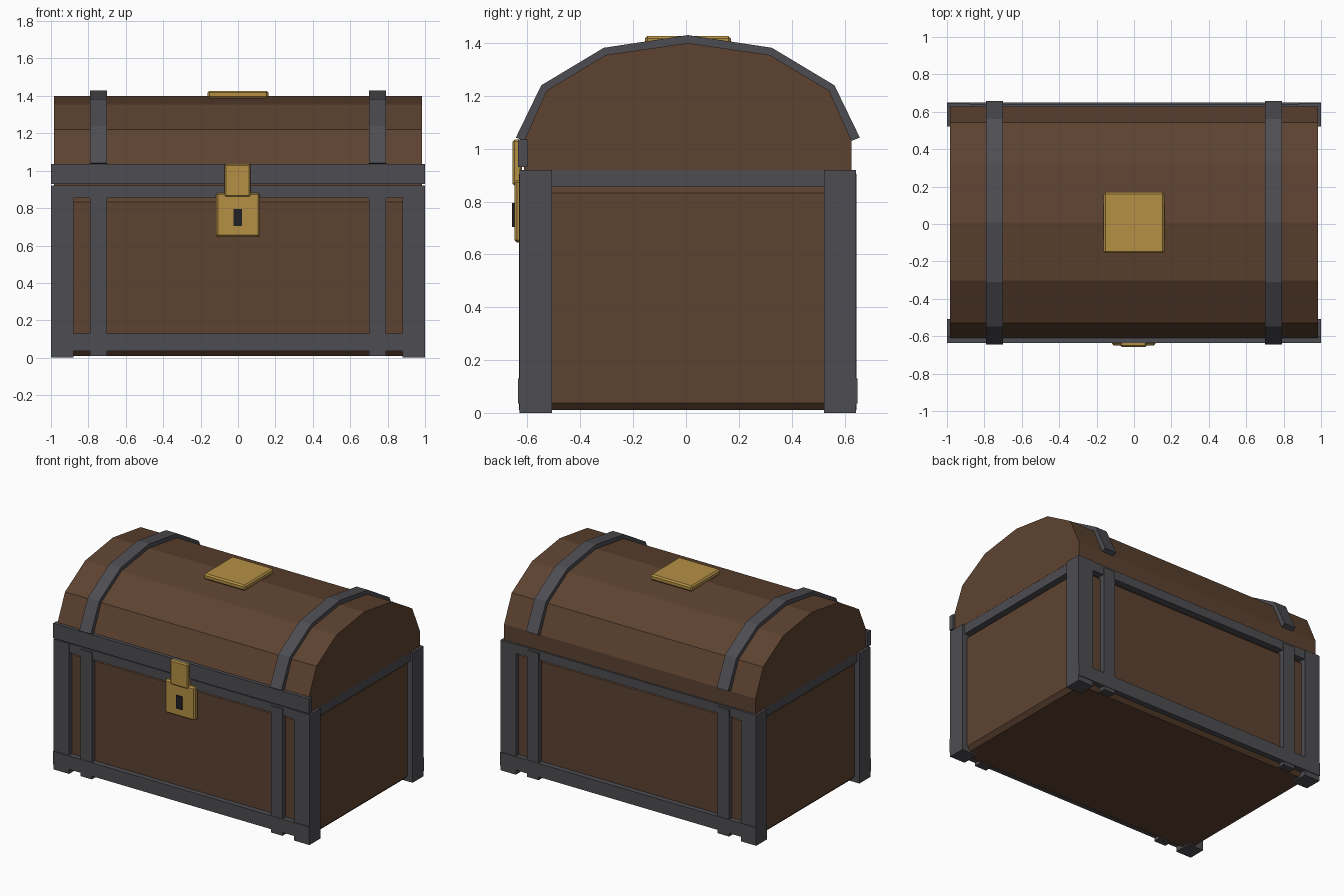
import bpy, bmesh

if "Cube" in bpy.data.objects:
    bpy.data.objects.remove(bpy.data.objects["Cube"])

YC = 0.007  # chest centre line in y (the lock at the front shifts it slightly)


def material(name, rgb):
    m = bpy.data.materials.new(name)
    m.diffuse_color = (*rgb, 1)
    m.use_nodes = True
    m.node_tree.nodes["Principled BSDF"].inputs["Base Color"].default_value = m.diffuse_color
    return m


WOOD = material("wood", (0.11, 0.055, 0.03))
IRON = material("iron", (0.075, 0.075, 0.085))
BRASS = material("brass", (0.46, 0.28, 0.06))
DARK = material("dark", (0.015, 0.015, 0.018))


def finish(name, bm, mat, bevel=0):
    bmesh.ops.recalc_face_normals(bm, faces=bm.faces)
    if bevel:
        bmesh.ops.bevel(bm, geom=bm.edges[:], offset=bevel, segments=1, affect='EDGES')
    me = bpy.data.meshes.new(name)
    bm.to_mesh(me)
    bm.free()
    me.materials.append(mat)
    ob = bpy.data.objects.new(name, me)
    bpy.context.collection.objects.link(ob)
    return ob


def box(name, xs, ys, zs, mat, bevel=0):
    bm = bmesh.new()
    bmesh.ops.create_cube(bm, size=1)
    for v in bm.verts:
        v.co = [(r[0] + r[1]) / 2 + c * abs(r[1] - r[0]) for r, c in zip((xs, ys, zs), v.co)]
    return finish(name, bm, mat, bevel)


def extrude_x(name, profile, x0, x1, mat):
    """Closed (y, z) profile extruded along x."""
    bm = bmesh.new()
    f = bm.faces.new([bm.verts.new((x0, y + YC, z)) for y, z in profile])
    new = bmesh.ops.extrude_face_region(bm, geom=[f])["geom"]
    bmesh.ops.translate(bm, verts=[g for g in new if isinstance(g, bmesh.types.BMVert)],
                        vec=(x1 - x0, 0, 0))
    return finish(name, bm, mat)


def arch(half):
    """Mirror a half profile (rim to crown) into the full arch."""
    return half + [(-y, z) for y, z in reversed(half[:-1])]


def side_y(s, a, b):
    return (YC + s * a, YC + s * b)


# Wooden body
box("body", (-0.96, 0.96), side_y(1, -0.605, 0.605), (0.01, 0.86), WOOD, 0.027)

# Barrel lid and its two iron straps
inner = arch([(0.62, 1.03), (0.535, 1.22), (0.31, 1.355), (0, 1.40)])
outer = arch([(0.651, 1.042), (0.555, 1.24), (0.318, 1.382), (0, 1.43)])
extrude_x("lid", [(0.62, 0.92)] + inner + [(-0.62, 0.92)], -0.983, 0.983, WOOD)
for s, side in ((-1, "left"), (1, "right")):
    # strap as a row of quads so the concave section stays clean
    bm = bmesh.new()
    rows = [[[bm.verts.new((s * x, y + YC, z)) for y, z in pts] for pts in (inner, outer)]
            for x in (0.70, 0.79)]
    (a, b), (c, d) = rows
    for i in range(len(inner) - 1):
        for p, q in ((a, b), (c, d), (a, c), (b, d)):
            bm.faces.new((p[i], p[i + 1], q[i + 1], q[i]))
    for i in (0, -1):
        bm.faces.new((a[i], b[i], d[i], c[i]))
    finish("lid_strap_" + side, bm, IRON)

# Iron frame on the body
for s, face in ((-1, "front"), (1, "back")):
    box("bottom_rail_" + face, (-1, 1), side_y(s, 0.59, 0.642), (0.035, 0.13), IRON)
    box("rim_" + face, (-0.98, 0.98), side_y(s, 0.56, 0.632), (0.855, 0.92), IRON)
    for t, side in ((-1, "left"), (1, "right")):
        box(f"corner_post_{face}_{side}", (t * 0.88, t * 1.0), side_y(s, 0.515, 0.637),
            (0, 0.92), IRON)
        box(f"body_strap_{face}_{side}", (t * 0.70, t * 0.79), side_y(s, 0.59, 0.639),
            (0.01, 0.905), IRON)
for t, side in ((-1, "left"), (1, "right")):
    box("rim_" + side, (t * 0.92, t * 0.982), side_y(1, -0.6, 0.6), (0.855, 0.92), IRON)

# Iron band along the lid front
box("lid_band", (-1, 1), (-0.636, -0.60), (0.93, 1.035), IRON)

# Brass lock, hasp, keyhole and crown plate
box("lock_plate", (-0.118, 0.116), (-0.65, -0.61), (0.645, 0.882), BRASS, 0.01)
box("hasp", (-0.073, 0.068), (-0.657, -0.62), (0.86, 1.035), BRASS, 0.008)
box("keyhole", (-0.025, 0.022), (-0.658, -0.63), (0.703, 0.795), DARK)
box("crown_plate", (-0.163, 0.163), side_y(1, -0.163, 0.163), (1.387, 1.427), BRASS, 0.01)
